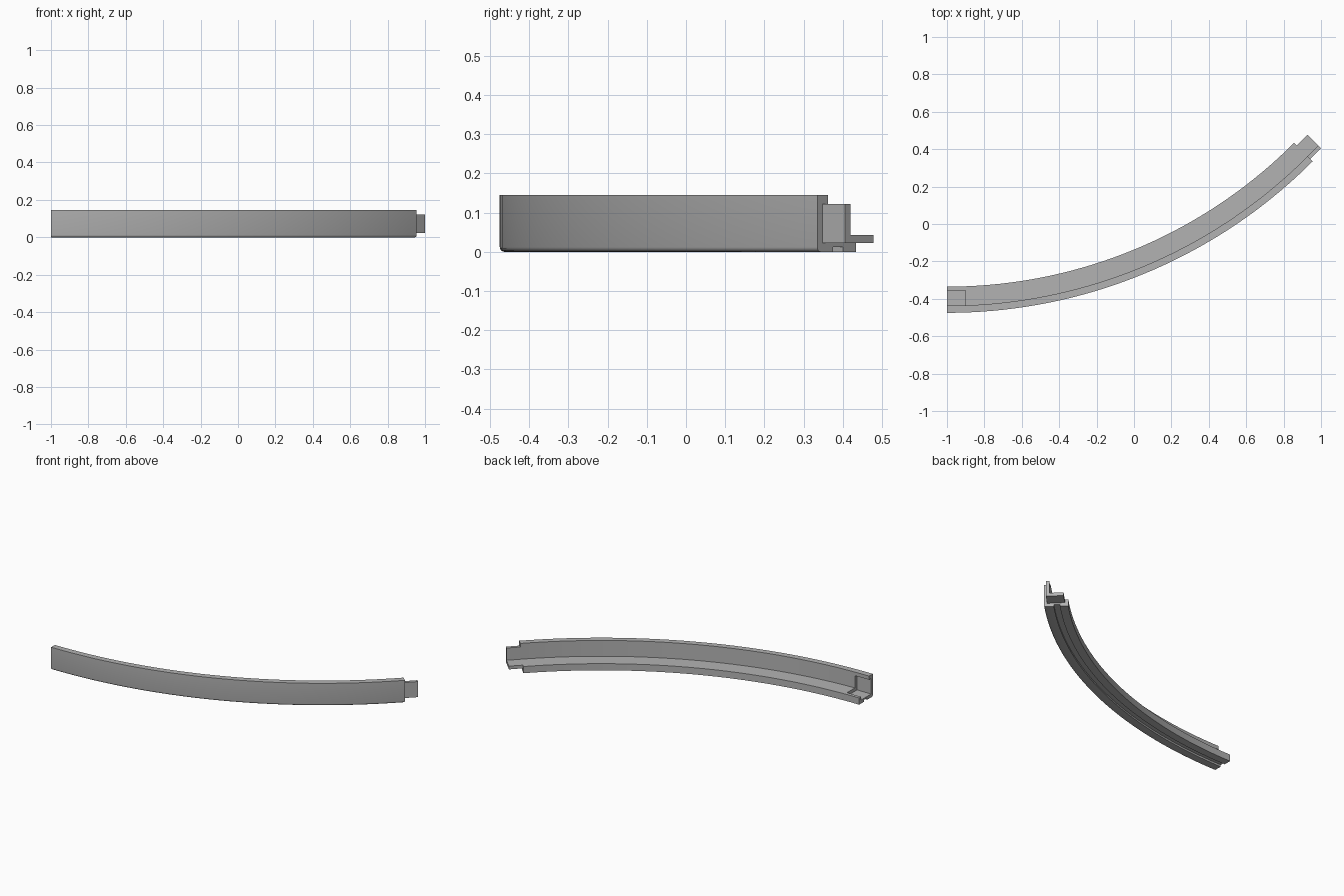
import bpy, bmesh, math
from mathutils import Vector

if "Cube" in bpy.data.objects:
    bpy.data.objects.remove(bpy.data.objects["Cube"])

CX, CY = -1.0, 2.29           # centre of the arc
R_OUT, R_IN = 2.765, 2.625    # outer and inner radius
SWEEP = math.radians(45)

grey = bpy.data.materials.new("mid grey")
grey.diffuse_color = (0.45, 0.45, 0.45, 1)
grey.use_nodes = True
grey.node_tree.nodes["Principled BSDF"].inputs["Base Color"].default_value = grey.diffuse_color


def station(profile, angle, along=0.0):
    """Place (radius, height) points at an angle, shifted along the tangent."""
    radial = Vector((math.sin(angle), -math.cos(angle), 0))
    tangent = Vector((math.cos(angle), math.sin(angle), 0))
    return [Vector((CX, CY, z)) + radial * r + tangent * along for r, z in profile]


def loft(name, rings):
    """Skin a closed solid through matching rings of points."""
    bm = bmesh.new()
    loops = [[bm.verts.new(p) for p in ring] for ring in rings]
    for a, b in zip(loops, loops[1:]):
        for i in range(len(a)):
            j = (i + 1) % len(a)
            bm.faces.new((a[i], a[j], b[j], b[i]))
    bm.faces.new(loops[0][::-1])
    bm.faces.new(loops[-1])
    bmesh.ops.recalc_face_normals(bm, faces=bm.faces)
    mesh = bpy.data.meshes.new(name)
    bm.to_mesh(mesh)
    bm.free()
    mesh.materials.append(grey)
    ob = bpy.data.objects.new(name, mesh)
    bpy.context.collection.objects.link(ob)
    return ob


# Curved rail: L section with a rounded lower edge and a groove underneath
WALL, FLOOR, RND = 2.727, 0.043, 0.012
profile = [(R_OUT, 0.145), (WALL, 0.145), (WALL, FLOOR), (R_IN, FLOOR), (R_IN, 0),
           (2.673, 0), (2.673, 0.012), (2.708, 0.012), (2.708, 0)]
for k in range(5):
    t = math.radians(90 * k / 4)
    profile.append((R_OUT - RND + RND * math.sin(t), RND - RND * math.cos(t)))
N = 36
rail = loft("curved_rail", [station(profile, SWEEP * i / N) for i in range(N + 1)])

# Socket recess cut into the wall and floor at the left end
box = [(2.645, 0.022), (2.747, 0.022), (2.747, 0.122), (2.645, 0.122)]
cutter = loft("socket_cutter", [station(box, 0, d) for d in (-0.05, 0.1)])
cutter.hide_render = True
cut = rail.modifiers.new("socket", 'BOOLEAN')
cut.operation = 'DIFFERENCE'
cut.solver = 'EXACT'
cut.object = cutter
bpy.context.view_layer.objects.active = rail
rail.select_set(True)
bpy.ops.object.modifier_apply(modifier="socket")
bpy.data.objects.remove(cutter)
bpy.ops.object.shade_smooth_by_angle(angle=math.radians(30))

# Connecting tab: straight L section beyond the far end
tab = [(2.747, 0.022), (2.747, 0.122), (WALL, 0.122), (WALL, FLOOR),
       (2.645, FLOOR), (2.645, 0.022)]
loft("connecting_tab", [station(tab, SWEEP, d) for d in (0, 0.082)])
